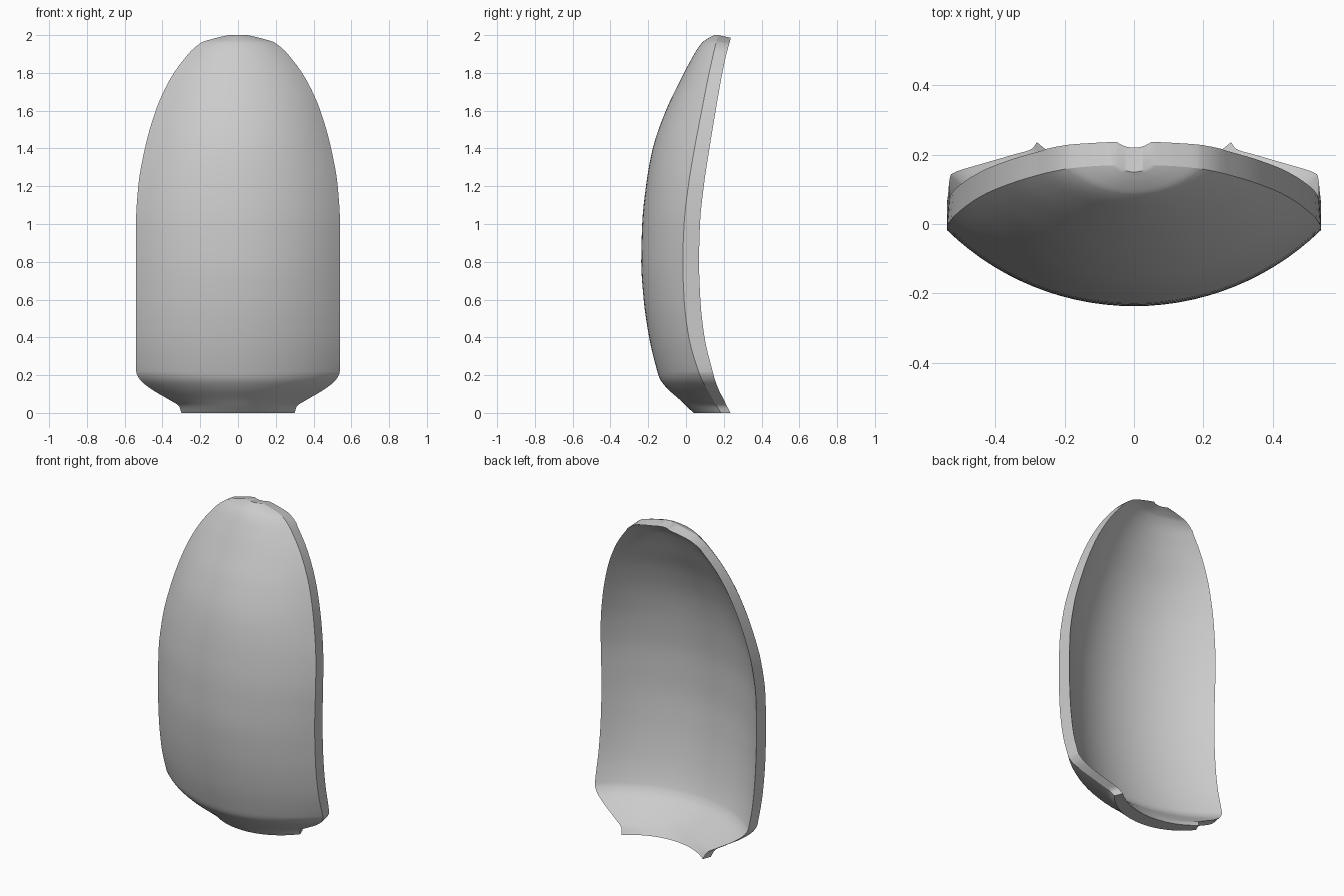
import bpy, bmesh, math
from mathutils import Vector

if "Cube" in bpy.data.objects:
    bpy.data.objects.remove(bpy.data.objects["Cube"])

# cross-sections: z, half width, outer centre y, outer edge y, inner centre y, inner edge y
ROWS = [
    (0.00, 0.300, 0.040, 0.185, 0.130, 0.236),
    (0.035, 0.312, 0.003, 0.163, 0.100, 0.217),
    (0.07, 0.365, -0.033, 0.143, 0.070, 0.200),
    (0.13, 0.465, -0.100, 0.110, 0.008, 0.170),
    (0.18, 0.522, -0.138, 0.082, -0.047, 0.152),
    (0.22, 0.539, -0.152, 0.066, -0.070, 0.141),
    (0.40, 0.540, -0.195, 0.015, -0.118, 0.098),
    (0.60, 0.540, -0.224, -0.010, -0.148, 0.076),
    (0.80, 0.540, -0.237, -0.017, -0.162, 0.069),
    (1.00, 0.540, -0.232, -0.010, -0.158, 0.074),
    (1.20, 0.528, -0.212, 0.012, -0.136, 0.094),
    (1.40, 0.493, -0.176, 0.045, -0.096, 0.124),
    (1.60, 0.436, -0.107, 0.083, -0.024, 0.157),
    (1.75, 0.369, -0.035, 0.112, 0.052, 0.183),
    (1.87, 0.288, 0.027, 0.138, 0.113, 0.207),
    (1.96, 0.195, 0.085, 0.159, 0.166, 0.228),
    (1.985, 0.115, 0.120, 0.167, 0.196, 0.234),
    (2.00, 0.050, 0.150, 0.170, 0.220, 0.237),
]
SUB, SEG = 4, 28


def refine(rows):
    """Spline through the rows; monotone blending per column."""
    out = []
    n = len(rows)

    def slope(i, k):
        def d(a):
            return (rows[a + 1][k] - rows[a][k]) / (rows[a + 1][0] - rows[a][0])
        if i == 0:
            return d(0)
        if i == n - 1:
            return d(n - 2)
        a, b = d(i - 1), d(i)
        return 2 * a * b / (a + b) if a * b > 0 else 0.0

    for i in range(n - 1):
        h = rows[i + 1][0] - rows[i][0]
        for s in range(SUB):
            t = s / SUB
            r = [rows[i][0] + h * t]
            for k in range(1, 6):
                p, q = rows[i][k], rows[i + 1][k]
                m0, m1 = slope(i, k) * h, slope(i + 1, k) * h
                r.append((2*t**3 - 3*t*t + 1)*p + (t**3 - 2*t*t + t)*m0
                         + (3*t*t - 2*t**3)*q + (t**3 - t*t)*m1)
            out.append(r)
    out.append(list(rows[-1]))
    return out


def arc(w, centre, edge, z):
    """Circular arc across the plate, from -w to w."""
    sag = max(edge - centre, 1e-4)
    rad = (w * w + sag * sag) / (2 * sag)
    a = math.asin(min(1, w / rad))
    return [Vector((rad * math.sin(a * u), centre + rad * (1 - math.cos(a * u)), z))
            for u in (2 * i / SEG - 1 for i in range(SEG + 1))]


# curved plate: closed loops (outer arc, then inner arc back) lofted upward
bm = bmesh.new()
loops = []
for z, w, co, eo, ci, ei in refine(ROWS):
    inset = 0.006 + 0.014 * max(0, 1 - z / 0.3)
    drop = 0.014 * max(0, (z - 1.9) / 0.1)
    if z > 1.9:
        inset = 0.0
    pts = arc(w, co, eo, z) + arc(w - inset, ci, ei, z - drop)[::-1]
    loops.append([bm.verts.new(p) for p in pts])
for a, b in zip(loops, loops[1:]):
    for i in range(len(a)):
        j = (i + 1) % len(a)
        bm.faces.new((a[i], a[j], b[j], b[i]))
# end caps as quad strips between outer and inner arcs
for lp in (loops[0], loops[-1]):
    n = len(lp)
    for i in range(SEG):
        bm.faces.new((lp[i], lp[i + 1], lp[n - 2 - i], lp[n - 1 - i]))
bmesh.ops.recalc_face_normals(bm, faces=bm.faces)

mesh = bpy.data.meshes.new("curved_plate")
rim = {frozenset((i * 2 * (SEG + 1) + c, (i + 1) * 2 * (SEG + 1) + c))
       for i in range(len(loops) - 1) for c in (0, SEG, SEG + 1, 2 * SEG + 1)}
bm.to_mesh(mesh)
bm.free()
plate = bpy.data.objects.new("curved_plate", mesh)
bpy.context.collection.objects.link(plate)
bpy.context.view_layer.objects.active = plate
plate.select_set(True)
bpy.ops.object.shade_smooth_by_angle(angle=math.radians(35))
# keep the rim corners crisp all the way to the tip
for e in mesh.edges:
    if frozenset(e.vertices) in rim:
        e.use_edge_sharp = True
